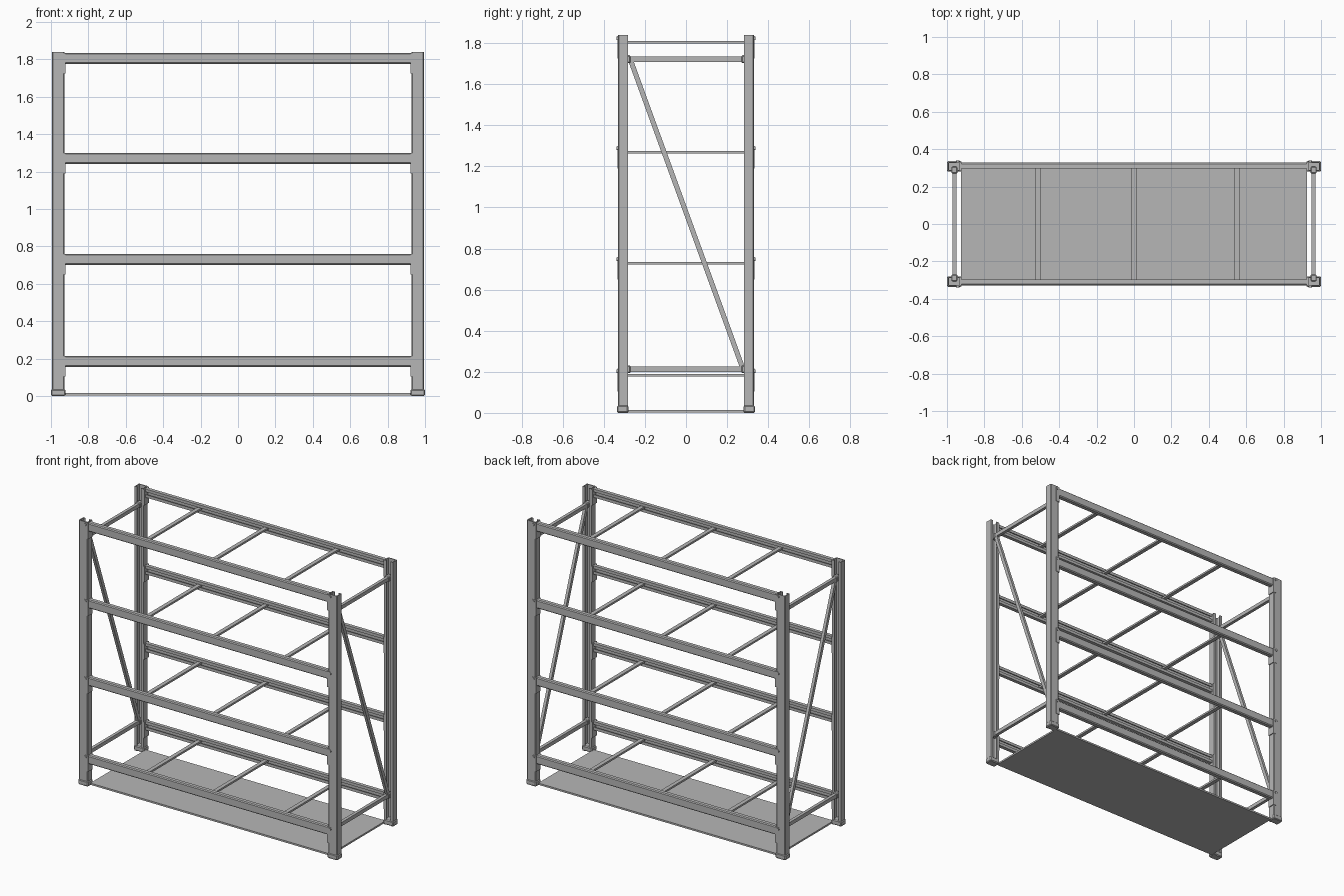
import bpy, bmesh, math
from mathutils import Vector, Matrix

cube = bpy.data.objects.get("Cube")
if cube:
    bpy.data.objects.remove(cube, do_unlink=True)

steel = bpy.data.materials.new("grey_steel")
steel.use_nodes = True
grey = (0.47, 0.47, 0.47, 1)
steel.diffuse_color = grey
steel.node_tree.nodes["Principled BSDF"].inputs["Base Color"].default_value = grey


def finish(name, bm):
    bmesh.ops.recalc_face_normals(bm, faces=bm.faces)
    mesh = bpy.data.meshes.new(name)
    bm.to_mesh(mesh)
    bm.free()
    mesh.materials.append(steel)
    obj = bpy.data.objects.new(name, mesh)
    bpy.context.collection.objects.link(obj)
    return obj


def box(name, lo, hi, bevel=0):
    lo, hi = Vector(lo), Vector(hi)
    bm = bmesh.new()
    bmesh.ops.create_cube(bm, size=1)
    for v in bm.verts:
        v.co = (lo + hi) / 2 + v.co * (hi - lo)
    if bevel:
        bmesh.ops.bevel(bm, geom=bm.edges[:], offset=bevel, segments=1, affect='EDGES')
    return finish(name, bm)


def extrude(name, points, offset):
    """Closed outline swept along a straight offset."""
    bm = bmesh.new()
    face = bm.faces.new([bm.verts.new(p) for p in points])
    swept = bmesh.ops.extrude_face_region(bm, geom=[face], use_keep_orig=True)
    moved = [g for g in swept["geom"] if isinstance(g, bmesh.types.BMVert)]
    bmesh.ops.translate(bm, verts=moved, vec=offset)
    return finish(name, bm)


def lipped_channel(width, depth, lip, wall, chamfer):
    """C outline: (across, inward) pairs, web at inward = 0."""
    h = width / 2
    half = [(h - chamfer, 0), (h, chamfer), (h, depth), (h - lip, depth),
            (h - lip, depth - wall), (h - wall, depth - wall), (h - wall, wall)]
    return half + [(-a, d) for a, d in reversed(half)]


POST_X, POST_Y, HEIGHT = 0.961, 0.332, 1.84
BEAM_TOPS = {"bottom": 0.215, "lower": 0.76, "upper": 1.30, "top": 1.835}
SIDES = [("right", -1), ("left", 1)]
ENDS = [("front", -1), ("back", 1)]

post_outline = lipped_channel(0.068, 0.049, 0.018, 0.006, 0.005)
beam_outline = lipped_channel(0.059, 0.031, 0.020, 0.005, 0.006)

# Floor panel
box("floor_panel", (-0.925, -0.305, 0.003), (0.925, 0.305, 0.015))

for end, sy in ENDS:
    for side, sx in SIDES:
        tag = f"{end}_{side}"
        # Upright channel, open towards the middle of the rack
        extrude(f"post_{tag}",
                [(sx * POST_X + a, sy * (POST_Y - d), 0) for a, d in post_outline],
                (0, 0, HEIGHT))
        # Foot cap
        box(f"foot_{tag}", (sx * POST_X - 0.039, sy * 0.308 - 0.028, 0),
            (sx * POST_X + 0.039, sy * 0.308 + 0.028, 0.036), 0.006)

        for level, top in BEAM_TOPS.items():
            # Beam connector, wrapped round the inner corner of the post
            box(f"connector_side_{level}_{tag}",
                (sx * 0.924 - 0.003, sy * 0.309 - 0.025, top - 0.11),
                (sx * 0.924 + 0.003, sy * 0.309 + 0.025, top))
            box(f"connector_face_{level}_{tag}",
                (sx * 0.936 - 0.014, sy * 0.333 - 0.0015, top - 0.11),
                (sx * 0.936 + 0.014, sy * 0.333 + 0.0015, top))
            # Bolt head
            bm = bmesh.new()
            bmesh.ops.create_cone(
                bm, cap_ends=True, segments=12, radius1=0.009, radius2=0.009, depth=0.008,
                matrix=Matrix.Translation((sx * 0.943, sy * 0.335, top - 0.012))
                @ Matrix.Rotation(math.pi / 2, 4, 'X'))
            finish(f"bolt_{level}_{tag}", bm)

    # Long beams, lipped channels facing inward
    for level, top in BEAM_TOPS.items():
        extrude(f"beam_{level}_{end}",
                [(-0.925, sy * (0.328 - d), top - 0.0295 + a) for a, d in beam_outline],
                (1.85, 0, 0))

# Shelf support bars, seated in the beam slots
for level, top in BEAM_TOPS.items():
    for place, x in [("right", -0.513), ("middle", 0), ("left", 0.55)]:
        box(f"support_bar_{level}_{place}", (x - 0.014, -0.315, top - 0.038),
            (x + 0.014, 0.315, top - 0.025))

# Side frames
for side, sx in SIDES:
    x = sx * 0.96
    for level, z in [("lower", 0.212), ("upper", 1.722)]:
        box(f"brace_{level}_{side}", (x - 0.011, -0.31, z - 0.013), (x + 0.011, 0.31, z + 0.013))
        for end, sy in ENDS:
            box(f"brace_socket_{level}_{end}_{side}",
                (x - 0.017, sy * 0.288 - 0.018, z - 0.019),
                (x + 0.017, sy * 0.288 + 0.018, z + 0.019), 0.005)
    # Diagonal strut, high at the front and low at the back
    start, stop = Vector((x, -0.268, 1.712)), Vector((x, 0.278, 0.212))
    along = (stop - start).normalized()
    across = along.cross(Vector((1, 0, 0))) * 0.012
    wide = Vector((0.010, 0, 0))
    extrude(f"diagonal_{side}",
            [start + across + wide, start + across - wide,
             start - across - wide, start - across + wide],
            stop - start)
